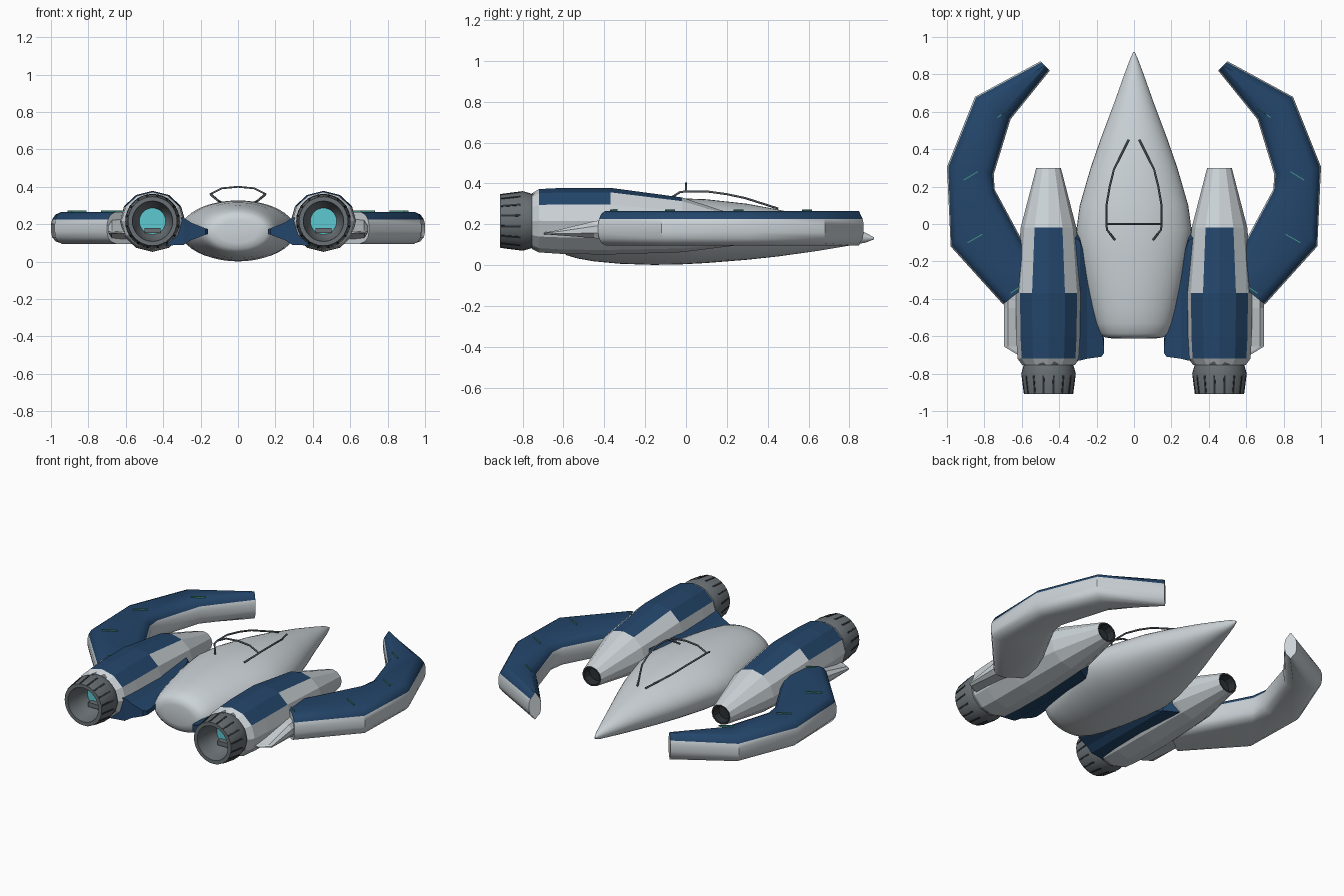
import bpy, bmesh, math
from mathutils import Vector

if "Cube" in bpy.data.objects:
    bpy.data.objects.remove(bpy.data.objects["Cube"])


def make_mat(name, rgb):
    m = bpy.data.materials.new(name)
    m.diffuse_color = (*rgb, 1)
    m.use_nodes = True
    m.node_tree.nodes["Principled BSDF"].inputs["Base Color"].default_value = m.diffuse_color
    return m


LIGHT = make_mat("light_grey", (0.60, 0.65, 0.68))
BLUE = make_mat("navy_blue", (0.017, 0.06, 0.145))
METAL = make_mat("nozzle_grey", (0.14, 0.16, 0.175))
DARK = make_mat("dark_grey", (0.025, 0.03, 0.035))
CYAN = make_mat("cyan_glow", (0.11, 0.58, 0.63))
GREEN = make_mat("green_marker", (0.06, 0.30, 0.23))
BAR = make_mat("frame_grey", (0.10, 0.115, 0.13))


def finish(name, bm, mats, rule=None, smooth=None, mirror=False):
    """Turn a bmesh into an object, colour by rule, shade and mirror."""
    bmesh.ops.recalc_face_normals(bm, faces=bm.faces)
    bm.normal_update()
    if rule:
        for f in bm.faces:
            f.material_index = rule(f.calc_center_median(), f.normal)
    me = bpy.data.meshes.new(name)
    bm.to_mesh(me)
    bm.free()
    ob = bpy.data.objects.new(name, me)
    bpy.context.collection.objects.link(ob)
    for m in mats:
        me.materials.append(m)
    if smooth:
        bpy.ops.object.select_all(action='DESELECT')
        ob.select_set(True)
        bpy.context.view_layer.objects.active = ob
        bpy.ops.object.shade_smooth_by_angle(angle=math.radians(smooth))
    if mirror:
        ob.modifiers.new("mirror", 'MIRROR').use_mirror_merge = False
    return ob


def loft(rings, caps=(True, True)):
    """Skin a list of equal-length closed rings."""
    bm = bmesh.new()
    vs = [[bm.verts.new(p) for p in r] for r in rings]
    n = len(vs[0])
    for a, b in zip(vs, vs[1:]):
        for i in range(n):
            j = (i + 1) % n
            bm.faces.new((a[i], a[j], b[j], b[i]))
    if caps[0]:
        bm.faces.new(vs[0])
    if caps[1]:
        bm.faces.new(vs[-1])
    return bm


def ellipse(cx, y, cz, rx, rz, n):
    return [(cx + rx * math.sin(k * math.tau / n), y, cz + rz * math.cos(k * math.tau / n))
            for k in range(n)]


# Central hull: y, half width, bottom, top
hull = [(0.92, .004, .126, .136), (0.88, .022, .110, .158), (0.80, .052, .095, .183),
        (0.65, .105, .070, .226), (0.45, .180, .042, .272), (0.30, .232, .026, .300),
        (0.10, .290, .010, .322), (-.03, .308, .003, .327), (-.16, .292, .001, .325),
        (-.32, .258, .006, .316), (-.45, .228, .018, .302), (-.53, .205, .032, .288),
        (-.585, .182, .048, .270), (-.606, .155, .070, .250), (-.613, .11, .10, .22)]
finish("hull", loft([ellipse(0, y, (b + t) / 2, w, (t - b) / 2, 40) for y, w, b, t in hull]),
       [LIGHT], smooth=60)

# Engine pods: faceted, with stepped blue panels on top
EX = 0.457
pod = [(-.755, .215, .140, .136), (-.72, .217, .166, .155), (-.60, .216, .173, .162),
       (-.37, .215, .176, .163), (-.02, .197, .149, .134), (.30, .165, .066, .062)]


def pod_rule(c, n):
    up = n.z / max(1e-6, math.hypot(n.x, n.z))
    if -.72 < c.y < -.37 and up > 0.6:
        return 1
    if -.37 < c.y < -.02 and up > 0.9:
        return 1
    return 0


finish("engine_pod", loft([ellipse(EX, y, z, rx, rz, 12) for y, z, rx, rz in pod],
                          (False, False)), [LIGHT, BLUE], pod_rule, mirror=True)

# Recessed intake at the front of each pod
finish("intake", loft([ellipse(EX, .30, .165, .066, .062, 12),
                       ellipse(EX, .299, .165, .056, .052, 12),
                       ellipse(EX, .25, .165, .05, .046, 12)], (False, True)),
       [DARK], mirror=True)

# Exhaust nozzle with a hollow bore and glowing end
NZ = 0.216
nozzle = [(-.73, .145), (-.755, .133), (-.80, .146), (-.91, .131), (-.91, .108),
          (-.84, .098), (-.80, .086), (-.765, .070)]
finish("nozzle", loft([ellipse(EX, y, NZ, r, r, 32) for y, r in nozzle], (False, False)),
       [METAL], smooth=25, mirror=True)
finish("exhaust_glow", loft([ellipse(EX, -.766, NZ, .072, .072, 32),
                             ellipse(EX, -.762, NZ, .072, .072, 32)]), [CYAN], mirror=True)


def box(name, x, y, z, mat):
    return finish(name, loft([[(x[0], v, z[0]), (x[1], v, z[0]), (x[1], v, z[1]), (x[0], v, z[1])]
                              for v in y]), [mat], mirror=True)


box("exhaust_vane", (EX - .042, EX + .042), (-.80, -.765), (.152, .180), METAL)

# Dark slots round the nozzle
bm = bmesh.new()
for k in range(16):
    a = (k + .5) * math.tau / 16
    out = Vector((math.sin(a), 0, math.cos(a)))
    side = Vector((math.cos(a), 0, -math.sin(a))) * .005
    mid = Vector((EX, 0, NZ))
    lo, hi = [], []
    for y, r, s in ((-.905, .132, 1), (-.905, .132, -1), (-.81, .1445, -1), (-.81, .1445, 1)):
        p = mid + side * s + Vector((0, y, 0))
        lo.append(bm.verts.new(p + out * (r - .006)))
        hi.append(bm.verts.new(p + out * (r + .002)))
    bm.faces.new(hi)
    bm.faces.new(lo[::-1])
    for i in range(4):
        j = (i + 1) % 4
        bm.faces.new((lo[i], lo[j], hi[j], hi[i]))
finish("nozzle_slots", bm, [DARK], mirror=True)

# Curved wings: outer and inner plan points from tip to root
wing = [((.50, .87), (.45, .82)), ((.85, .68), (.66, .56)), ((1.0, .305), (.75, .265)),
        ((.98, -.12), (.745, .185)), ((.70, -.43), (.50, -.27))]
# Edge profile: inset from the side, height
edge = [(.062, .095), (.025, .108), (.006, .13), (0, .16), (0, .20), (.007, .226),
        (.024, .251), (.055, .265)]


def wing_ring(o, i):
    o, i = Vector((*o, 0)), Vector((*i, 0))
    d = (i - o).normalized()
    lim = (i - o).length * .45
    ring = [o + d * min(e, lim) + Vector((0, 0, z)) for e, z in edge]
    return ring + [i - d * min(e, lim) + Vector((0, 0, z)) for e, z in reversed(edge)]


finish("wing", loft([wing_ring(o, i) for o, i in wing]), [LIGHT, BLUE],
       lambda c, n: int(c.z > .228), smooth=35, mirror=True)

# Thin marker strips on the wing tops
bm = bmesh.new()
for a, b in (((.66, .615), (.73, .57)), ((.835, .28), (.91, .235)),
             ((.81, -.055), (.89, -.10)), ((.60, -.33), (.66, -.37))):
    a, b = Vector((*a, .264)), Vector((*b, .264))
    s = (b - a).normalized().cross(Vector((0, 0, 1))) * .0025
    lo = [bm.verts.new(p) for p in (a - s, b - s, b + s, a + s)]
    hi = [bm.verts.new(v.co + Vector((0, 0, .009))) for v in lo]
    bm.faces.new(hi)
    for i in range(4):
        bm.faces.new((lo[i], lo[(i + 1) % 4], hi[(i + 1) % 4], hi[i]))
finish("wing_markers", bm, [GREEN], mirror=True)

# Small wedge fins behind the wing roots
fin = [(-.36, .695, .120, .228), (-.45, .695, .132, .215), (-.655, .695, .148, .165),
       (-.695, .63, .150, .160)]
finish("rear_fin", loft([[(.55, y, lo), (x - .02, y, lo), (x, y, lo + (hi - lo) * .3),
                          (x, y, lo + (hi - lo) * .7), (x - .02, y, hi), (.55, y, hi)]
                         for y, x, lo, hi in fin]), [LIGHT], mirror=True)

# Pylons joining the pods to the hull: x, front y, rear y, bottom, top
pylon = [(.40, .02, -.74, .085, .245), (.29, -.05, -.73, .09, .235),
         (.25, -.17, -.72, .115, .208), (.175, -.50, -.71, .143, .178),
         (.16, -.62, -.69, .147, .174)]
finish("pylon", loft([[(x, f, (lo + hi) / 2), (x, f - .04, hi), (x, r, hi),
                       (x, r, lo), (x, f - .04, lo)] for x, f, r, lo, hi in pylon]),
       [BLUE], mirror=True)


# Canopy frame tubes
def tube(name, pts, mirror):
    cu = bpy.data.curves.new(name, 'CURVE')
    cu.dimensions = '3D'
    cu.bevel_depth = .0055
    cu.bevel_resolution = 1
    cu.use_fill_caps = True
    sp = cu.splines.new('POLY')
    sp.points.add(len(pts) - 1)
    for p, co in zip(sp.points, pts):
        p.co = (*co, 1)
    cu.materials.append(BAR)
    ob = bpy.data.objects.new(name, cu)
    bpy.context.collection.objects.link(ob)
    if mirror:
        ob.modifiers.new("mirror", 'MIRROR').use_mirror_merge = False


tube("canopy_rail", [(.028, .45, .277), (.108, .29, .328), (.130, .20, .347), (.147, .10, .361),
                     (.147, 0, .361), (.145, -.03, .357), (.102, -.085, .322)], True)
tube("canopy_arch", [(-.147, 0, .361), (-.085, 0, .392), (0, 0, .400), (.085, 0, .392),
                     (.147, 0, .361)], False)
